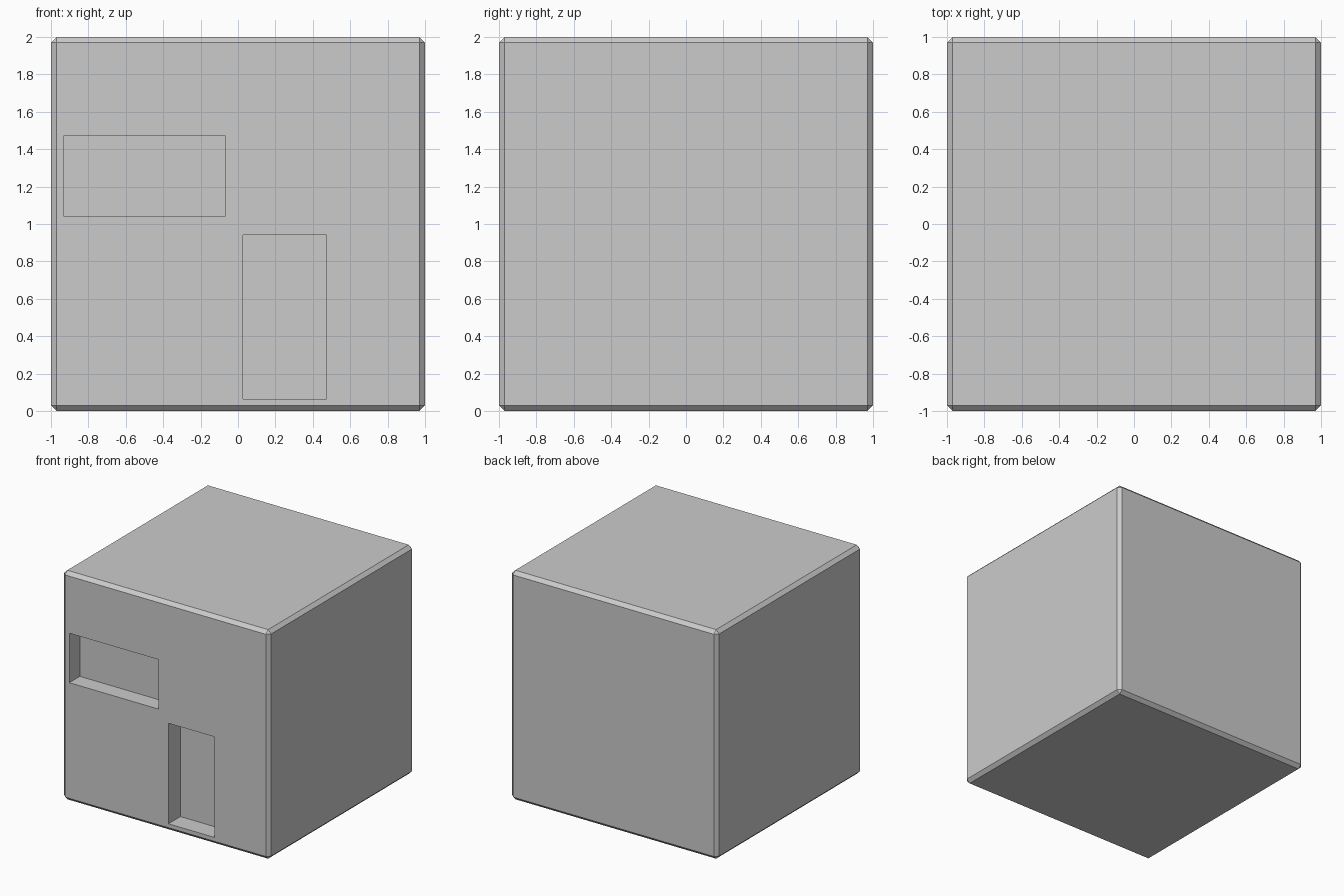
import bpy

if "Cube" in bpy.data.objects:
    bpy.data.objects.remove(bpy.data.objects["Cube"])


def box(name, x0, x1, y0, y1, z0, z1):
    bpy.ops.mesh.primitive_cube_add(size=1)
    ob = bpy.context.object
    ob.name = name
    lo, hi = (x0, y0, z0), (x1, y1, z1)
    for v in ob.data.vertices:
        v.co = [lo[i] if v.co[i] < 0 else hi[i] for i in range(3)]
    return ob


# Main block with small chamfered edges
body = box("house_block", -1, 1, -1, 1, 0, 2)
bevel = body.modifiers.new("edge_chamfer", "BEVEL")
bevel.width = 0.03
bevel.segments = 1

# Window and doorway recesses in the front: x0, x1, z0, z1, depth
recesses = {
    "window_cutter": (-0.93, -0.07, 1.04, 1.472, 0.145),
    "door_cutter": (0.028, 0.473, 0.064, 0.942, 0.165),
}
for name, (x0, x1, z0, z1, depth) in recesses.items():
    cutter = box(name, x0, x1, -1.2, -1 + depth, z0, z1)
    cutter.hide_render = True
    cutter.display_type = "WIRE"
    cut = body.modifiers.new(name, "BOOLEAN")
    cut.operation = "DIFFERENCE"
    cut.solver = "EXACT"
    cut.object = cutter
